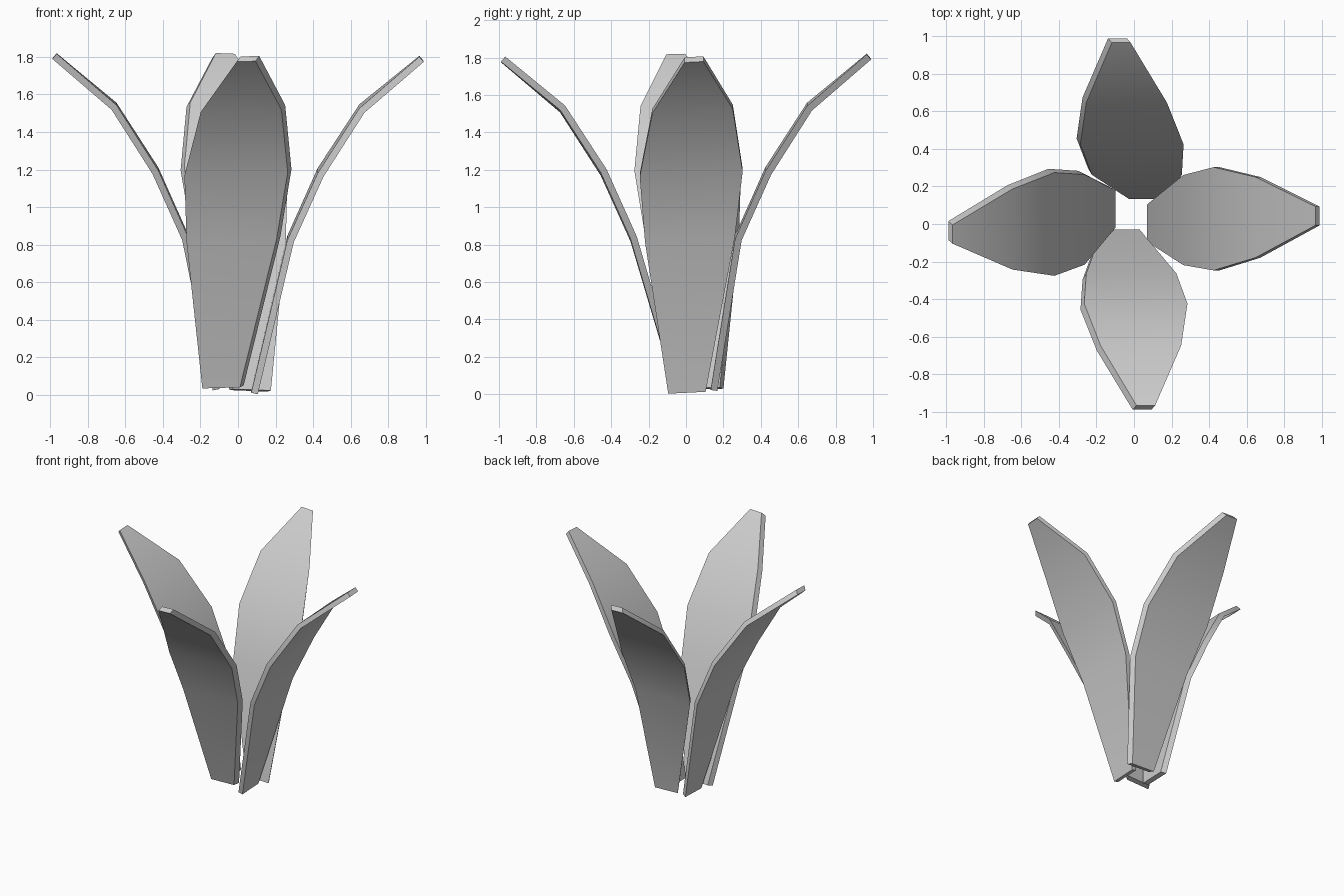
import bpy, bmesh
from mathutils import Vector

if "Cube" in bpy.data.objects:
    bpy.data.objects.remove(bpy.data.objects["Cube"])

# Shared petal profile: distance out, height, half width, fraction of length
ROWS = [(0.09, 0.02, 0.10, 0.0), (0.28, 0.83, 0.24, 0.42), (0.44, 1.185, 0.275, 0.60),
        (0.66, 1.525, 0.215, 0.80), (0.978, 1.79, 0.05, 1.0)]
HALF = 0.018


def petal(name, out, side, base, drift, shear=0.0, tilt=0.0, lift=0.0):
    """Bent, tapered slab. base = (distance, height) of its foot, drift = sideways centre foot/tip."""
    out, side = Vector(out), Vector(side)
    rows = [base + ROWS[0][2:]] + ROWS[1:]
    bm = bmesh.new()
    rings = []
    for i, (r, z, w, t) in enumerate(rows):
        a, b = rows[max(i - 1, 0)], rows[min(i + 1, len(rows) - 1)]
        along = Vector((b[0] - a[0], b[1] - a[1])).normalized()
        nr, nz = along.y * HALF, -along.x * HALF
        c = drift[0] + (drift[1] - drift[0]) * t
        ring = []
        for s, o in ((-1, 1), (1, 1), (1, -1), (-1, -1)):
            lat = c + s * w + o * shear
            height = z + nz * o + tilt * s * w + lift * t
            ring.append(bm.verts.new(out * (r + nr * o) + side * lat + Vector((0, 0, max(height, 0)))))
        rings.append(ring)
    for lo, hi in zip(rings, rings[1:]):
        for k in range(4):
            n = (k + 1) % 4
            bm.faces.new((lo[k], lo[n], hi[n], hi[k]))
    bm.faces.new(rings[0])
    bm.faces.new(rings[-1])
    bmesh.ops.recalc_face_normals(bm, faces=bm.faces[:])
    mesh = bpy.data.meshes.new(name)
    bm.to_mesh(mesh)
    bm.free()
    ob = bpy.data.objects.new(name, mesh)
    bpy.context.collection.objects.link(ob)
    bpy.ops.object.select_all(action='DESELECT')
    ob.select_set(True)
    bpy.context.view_layer.objects.active = ob
    bpy.ops.object.shade_smooth_by_angle(angle=0.6)


# Four petals, each leaning a little differently
X, Y = (1, 0, 0), (0, 1, 0)
petal("front_petal", (0, -1, 0), X, (0.047, 0.042), (-0.08, 0.053), -0.01, 0.03)
petal("back_petal", (0, 1, 0), X, (0.15, 0.024), (0.065, -0.078), -0.01, -0.04, 0.015)
petal("right_petal", (1, 0, 0), Y, (0.088, 0.012), (0.005, 0.043), 0.0, 0.05)
petal("left_petal", (-1, 0, 0), Y, (0.117, 0.03), (0.09, -0.045), 0.01, 0.03, 0.015)
